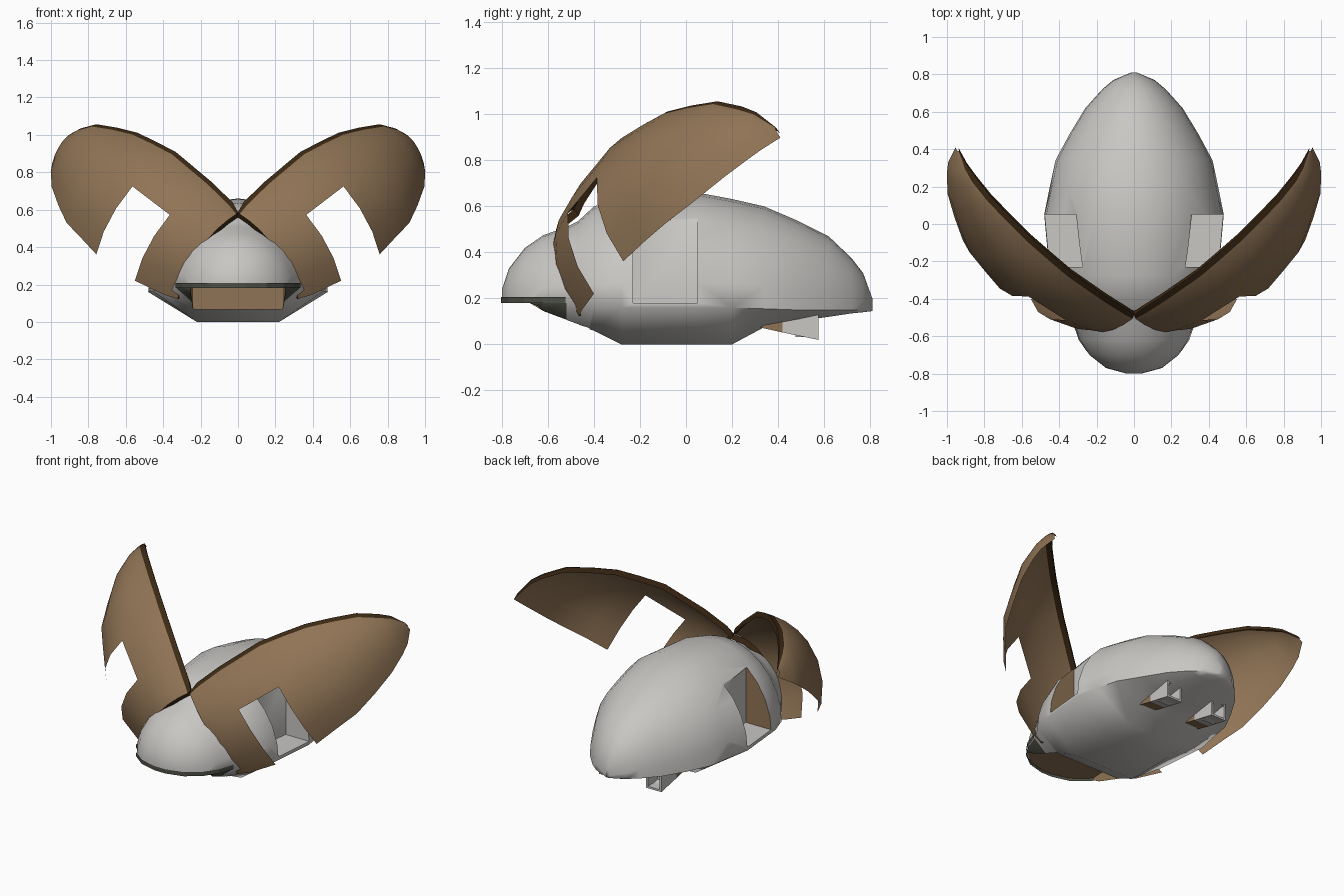
import bpy, bmesh, math
from mathutils import Vector, Matrix

if "Cube" in bpy.data.objects:
    bpy.data.objects.remove(bpy.data.objects["Cube"])


def mat(name, rgb):
    m = bpy.data.materials.new(name)
    m.diffuse_color = (*rgb, 1)
    m.use_nodes = True
    m.node_tree.nodes["Principled BSDF"].inputs["Base Color"].default_value = m.diffuse_color
    return m


GREY = mat("hull_grey", (0.58, 0.57, 0.55))
BROWN = mat("shell_brown", (0.28, 0.175, 0.092))
DARK = mat("edge_dark_brown", (0.045, 0.022, 0.007))
OLIVE = mat("lip_dark_olive", (0.075, 0.08, 0.06))


def make(name, bm, mats, smooth=None, recalc=True):
    if recalc:
        bmesh.ops.recalc_face_normals(bm, faces=bm.faces)
    me = bpy.data.meshes.new(name)
    bm.to_mesh(me)
    bm.free()
    ob = bpy.data.objects.new(name, me)
    bpy.context.collection.objects.link(ob)
    for m in mats:
        me.materials.append(m)
    return ob


def select(ob):
    bpy.ops.object.select_all(action='DESELECT')
    ob.select_set(True)
    bpy.context.view_layer.objects.active = ob


def shade(ob, deg):
    select(ob)
    bpy.ops.object.shade_smooth_by_angle(angle=math.radians(deg))


def mirror_x(ob):
    select(ob)
    md = ob.modifiers.new("mirror", 'MIRROR')
    md.use_mirror_merge = False
    bpy.ops.object.modifier_apply(modifier=md.name)


def prism(bm, poly, z0, z1):
    lo = [bm.verts.new((x, y, z0)) for x, y in poly]
    hi = [bm.verts.new((x, y, z1)) for x, y in poly]
    bm.faces.new(lo)
    bm.faces.new(hi)
    n = len(poly)
    for i in range(n):
        j = (i + 1) % n
        bm.faces.new((lo[i], lo[j], hi[j], hi[i]))


# hull stations: y, half width, top z, widest z, keel half width, keel z
HULL = [
    (-.80, .04, .24, .19, .02, .18), (-.77, .15, .33, .19, .10, .16),
    (-.70, .24, .42, .18, .17, .145), (-.62, .295, .475, .18, .22, .12),
    (-.52, .33, .51, .18, .23, .095), (-.47, .36, .535, .17, .23, .08),
    (-.40, .41, .60, .16, .23, .06), (-.28, .45, .635, .16, .22, 0),
    (.05, .48, .66, .16, .22, 0), (.20, .45, .632, .16, .21, 0),
    (.34, .42, .60, .155, .20, .075), (.48, .345, .54, .15, .20, .10),
    (.62, .26, .47, .15, .17, .12), (.72, .17, .375, .15, .11, .135),
    (.77, .11, .31, .15, .07, .14), (.81, .015, .20, .15, .01, .145)]

# hull: loft of half-ellipse domes over a flat keel
bm = bmesh.new()
rings = []
for y, w, zt, zm, wb, zb in HULL:
    pts = [(w * math.cos(math.pi * k / 14), zm + (zt - zm) * math.sin(math.pi * k / 14))
           for k in range(15)] + [(-wb, zb), (wb, zb)]
    rings.append([bm.verts.new((x, y, z)) for x, z in pts])
for a, b in zip(rings, rings[1:]):
    for i in range(len(a)):
        j = (i + 1) % len(a)
        f = bm.faces.new((a[i], a[j], b[j], b[i]))
        # dark cheeks below the head
        c = f.calc_center_median()
        f.material_index = 2 if c.y < -.5 and i >= 14 else 0
bm.faces.new(rings[0])
bm.faces.new(rings[-1])
hull = make("hull", bm, [GREY, BROWN, OLIVE])


def cut(cutter):
    select(hull)
    md = hull.modifiers.new("cut", 'BOOLEAN')
    md.operation = 'DIFFERENCE'
    md.solver = 'EXACT'
    md.material_mode = 'TRANSFER'
    md.object = cutter
    bpy.ops.object.modifier_apply(modifier=md.name)
    bpy.data.objects.remove(cutter)


# side niches, front wall brown
for s in (1, -1):
    bm = bmesh.new()
    prism(bm, [(s * .31, .05), (s * .27, -.23), (s * .7, -.23), (s * .7, .05)], .18, .54)
    for f in bm.faces:
        if f.calc_center_median().y < -.2:
            f.material_index = 1
    cut(make("niche_cutter", bm, [GREY, BROWN]))

# mouth hollow under the head
bm = bmesh.new()
prism(bm, [(-.24, -.42), (-.27, -.95), (.27, -.95), (.24, -.42)], -.3, .195)
cut(make("mouth_cutter", bm, [BROWN]))
shade(hull, 64)

# dark lip around the mouth rim, following the head outline
bm = bmesh.new()
lip = [(y, w) for y, w, *rest in HULL[:5]]
outline = [(-w, y) for y, w in reversed(lip)] + [(w, y) for y, w in lip]
rows = []
for x, y in outline:
    rows.append([bm.verts.new((x * 1.012, y * 1.006, z)) for z in (.18, .207)])
for a, b in zip(rows, rows[1:]):
    bm.faces.new((a[0], b[0], b[1], a[1]))
make("mouth_lip", bm, [OLIVE])

# wing cover: half of the dome, swung open about the shoulder hinge
HINGE = Vector((0, -.48, .60))
SHIFT = Vector((-.022, -.012, -.018))


def frame(a, b):
    e1 = a.normalized()
    e3 = a.cross(b).normalized()
    return Matrix((e1, e3.cross(e1), e3)).transposed()


closed = frame(Vector((0, 1.29, -.43)), Vector((.47, .53, -.42)))
opened = frame(Vector((.94, .88, .33)), Vector((.76, .20, -.21)))
swing = opened @ closed.transposed()


def swung(p):
    q = HINGE + SHIFT + swing @ (Vector(p) - HINGE)
    q.x = max(q.x, 0)
    return q


WING = [(-.47, .37, .60, .16), (-.40, .41, .62, .16), (-.23, .46, .645, .16)]
WING += [s[:4] for s in HULL if s[0] > 0]
ANGLES = [math.radians(d) for d in (0, 17, 34, 51, 63, 75)]
bm = bmesh.new()
grid, inner = [], []
for y, w, zt, zm in WING:
    seam = math.acos(min(.032 / w, .2))      # dark band of even width
    pts = [(w * math.cos(t), y, zm + (zt - zm) * math.sin(t))
           for t in ANGLES + [seam, math.pi / 2]]
    grid.append([bm.verts.new(swung(p)) for p in pts])
    inner.append(bm.verts.new(swung((0, y, zt - .035))))
last = len(grid[0]) - 1
for i in range(len(WING) - 1):
    for j in range(last):
        if i == 2 and j < 3:      # notch matching the niche
            continue
        f = bm.faces.new((grid[i][j], grid[i + 1][j], grid[i + 1][j + 1], grid[i][j + 1]))
        f.material_index = 1 if j == last - 1 else 0
    # dark inward return along the centre seam
    f = bm.faces.new((grid[i][-1], grid[i + 1][-1], inner[i + 1], inner[i]))
    f.material_index = 1
# dark inward return along the front edge
y, w, zt, zm = WING[0]
front = [bm.verts.new(swung(((w - .03) * math.cos(t), y, zm + (zt - .035 - zm) * math.sin(t))))
         for t in ANGLES + [math.pi / 2]]
edge = grid[0][:len(ANGLES)] + [grid[0][-1]]
for k in range(len(ANGLES)):
    bm.faces.new((edge[k], edge[k + 1], front[k + 1], front[k])).material_index = 1
wings = make("wing_covers", bm, [BROWN, DARK], recalc=False)
mirror_x(wings)
shade(wings, 35)

# square exhaust nozzles under the tail
bm = bmesh.new()
secs = []
for y, z0, z1 in ((.28, .083, .12), (.42, .052, .13), (.575, .02, .13)):
    secs.append([bm.verts.new((x, y, z)) for x, z in
                 ((.115, z0), (.225, z0), (.225, z1), (.115, z1))])
for k, (a, b) in enumerate(zip(secs, secs[1:])):
    for i in range(4):
        j = (i + 1) % 4
        bm.faces.new((a[i], a[j], b[j], b[i])).material_index = 1 - k
bm.faces.new(secs[0]).material_index = 1
end = bm.faces.new(secs[-1])
bmesh.ops.recalc_face_normals(bm, faces=bm.faces)
bmesh.ops.inset_individual(bm, faces=[end], thickness=.018)
hole = bmesh.ops.extrude_discrete_faces(bm, faces=[end])["faces"][0]
for v in hole.verts:
    v.co.y -= .10
nozzles = make("exhaust_nozzles", bm, [GREY, BROWN], recalc=False)
mirror_x(nozzles)
